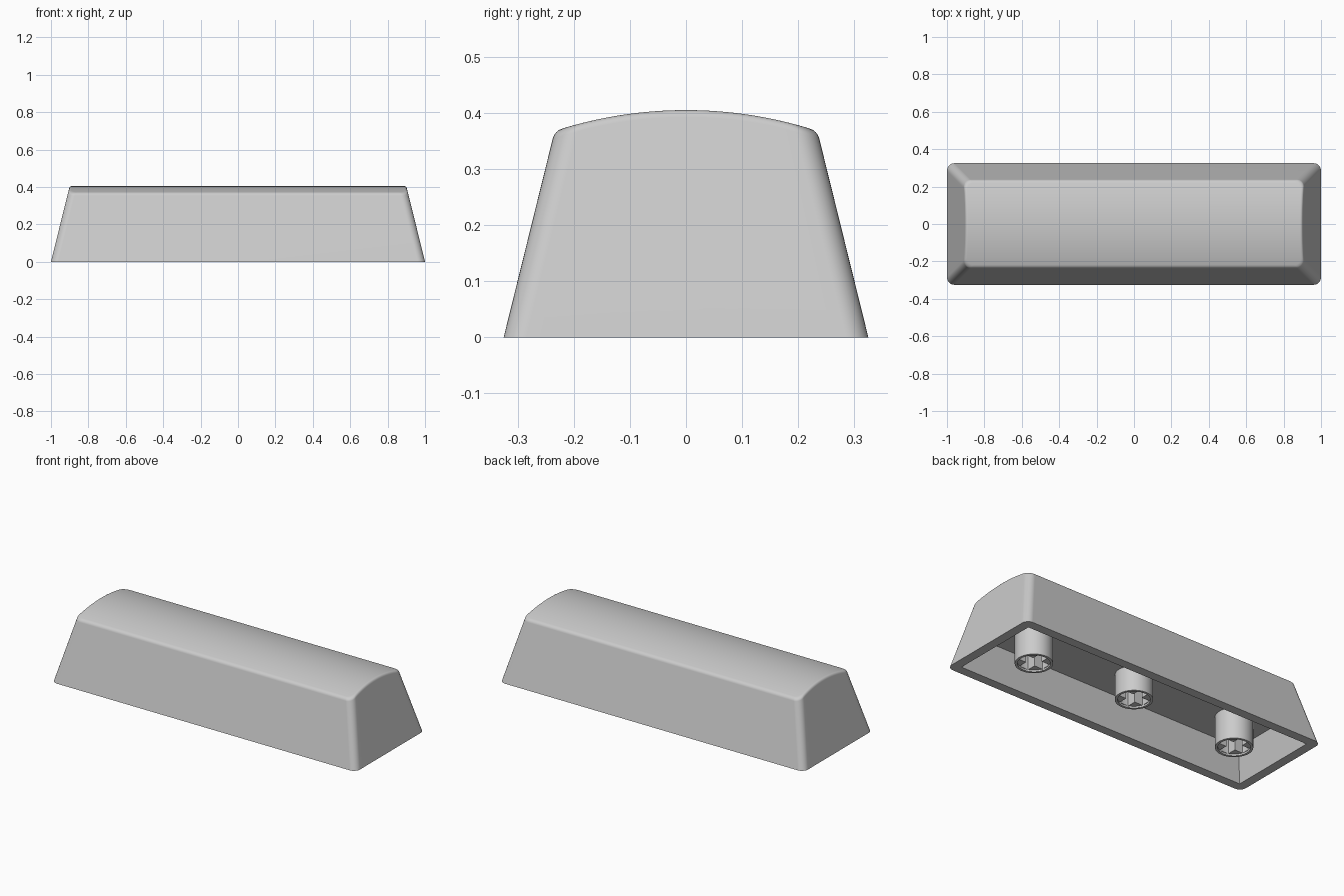
import bpy
import bmesh
from math import sin, cos, pi, sqrt
from mathutils import Matrix

old = bpy.data.objects.get("Cube")
if old:
    bpy.data.objects.remove(old, do_unlink=True)

HALF_X, HALF_Y, HEIGHT = 1.0, 0.325, 0.405
TAPER = 0.247          # inward lean of the walls per unit of height
ARCH = 0.755           # radius of the arched top
CORNER = 0.04          # radius of the upright corners
FILLET = 0.013         # rounding of the top edge
WALL = 0.054
CEILING = 0.182
STEM_SPACING, STEM_RADIUS = 0.681, 0.1
SOCKET_DEPTH = 0.14

grey = bpy.data.materials.new("light grey plastic")
grey.use_nodes = True
colour = (0.6, 0.6, 0.6, 1)
grey.diffuse_color = colour
grey.node_tree.nodes["Principled BSDF"].inputs["Base Color"].default_value = colour


def make_object(name, bm):
    bmesh.ops.recalc_face_normals(bm, faces=bm.faces)
    mesh = bpy.data.meshes.new(name)
    bm.to_mesh(mesh)
    bm.free()
    mesh.materials.append(grey)
    obj = bpy.data.objects.new(name, mesh)
    bpy.context.collection.objects.link(obj)
    return obj


def activate(obj):
    bpy.ops.object.select_all(action='DESELECT')
    obj.select_set(True)
    bpy.context.view_layer.objects.active = obj


def arch(y):
    return HEIGHT - ARCH + sqrt(ARCH * ARCH - y * y)


def ring(bm, height, extra=0.0, radius=CORNER):
    """Rounded rectangle on the leaning walls; height is a function of y."""
    outline = []
    steps, spans = 8, 24
    flat = HALF_Y - radius
    for i in range(steps + 1):
        a = pi / 2 * (i / steps - 1)
        outline.append((HALF_X - radius + radius * cos(a), -flat + radius * sin(a)))
    for i in range(1, spans):
        outline.append((HALF_X, flat * (2 * i / spans - 1)))
    outline += [(x, -y) for x, y in reversed(outline[:steps + 1])]
    right, left = [], []
    for x, y0 in outline:
        # settle the height and the inset it causes together
        y = y0
        for _ in range(6):
            z = height(y)
            inset = TAPER * z + extra
            # short sides shrink in y, corner arcs shift as a whole
            y = y0 - inset * max(-1, min(1, y0 / flat))
        right.append(bm.verts.new((x - inset, y, z)))
        left.append(bm.verts.new((inset - x, y, z)))
    return right + left[::-1]


def bridge(bm, a, b):
    for i in range(len(a)):
        j = (i + 1) % len(a)
        bm.faces.new((a[i], a[j], b[j], b[i]))


def cap(bm, loop):
    """Close a ring with long strips running along x."""
    n = len(loop)
    for i in range(n // 2 - 1):
        bm.faces.new((loop[i], loop[i + 1], loop[n - 2 - i], loop[n - 1 - i]))


# Hollow shell: ceiling, inner walls, rim, outer walls, rounded edge, arched top
bm = bmesh.new()
rings = [ring(bm, lambda y: CEILING, WALL, 0.0),
         ring(bm, lambda y: 0.0, WALL, 0.0),
         ring(bm, lambda y: 0.0)]
for k in range(7):
    t = k / 6
    drop, inward = FILLET * (1 - t) ** 2, FILLET * t * t
    rings.append(ring(bm, lambda y: arch(y) - drop, inward))
for a, b in zip(rings, rings[1:]):
    bridge(bm, a, b)
cap(bm, rings[0])
cap(bm, rings[-1])
bmesh.ops.remove_doubles(bm, verts=bm.verts, dist=0.0001)
shell = make_object("key_shell", bm)
activate(shell)
bpy.ops.object.shade_smooth_by_angle(angle=pi / 6)
weighted = shell.modifiers.new("even shading", 'WEIGHTED_NORMAL')
weighted.keep_sharp = True


def cylinder(x, radius, low, high):
    bm = bmesh.new()
    bmesh.ops.create_cone(bm, cap_ends=True, segments=48, radius1=radius, radius2=radius,
                          depth=high - low, matrix=Matrix.Translation((x, 0, (low + high) / 2)))
    return bm


def bar(x, z, size):
    bm = bmesh.new()
    bmesh.ops.create_cube(bm, size=1, matrix=Matrix.Translation((x, 0, z)) @ Matrix.Diagonal((*size, 1)))
    return bm


def make_stem(name, x, bottom):
    stem = make_object(name, cylinder(x, STEM_RADIUS, bottom, CEILING + 0.002))
    # shallow round recess and cross-shaped socket
    depth = 2 * min(SOCKET_DEPTH, CEILING - bottom - 0.005)
    for cut in (cylinder(x, 0.086, bottom - 0.05, bottom + 0.01),
                bar(x, bottom, (0.164, 0.058, depth)),
                bar(x, bottom, (0.058, 0.164, depth))):
        cutter = make_object("socket_cutter", cut)
        cutter.hide_render = True
        mod = stem.modifiers.new("socket", 'BOOLEAN')
        mod.operation, mod.solver, mod.object = 'DIFFERENCE', 'EXACT', cutter
        activate(stem)
        bpy.ops.object.modifier_apply(modifier=mod.name)
        bpy.data.objects.remove(cutter, do_unlink=True)
    activate(stem)
    bpy.ops.object.shade_smooth_by_angle(angle=pi / 6)


# Three mounting stems, the outer two reaching down to the rim
make_stem("right_stem", -STEM_SPACING, 0.0)
make_stem("middle_stem", 0, 0.035)
make_stem("left_stem", STEM_SPACING, 0.0)
